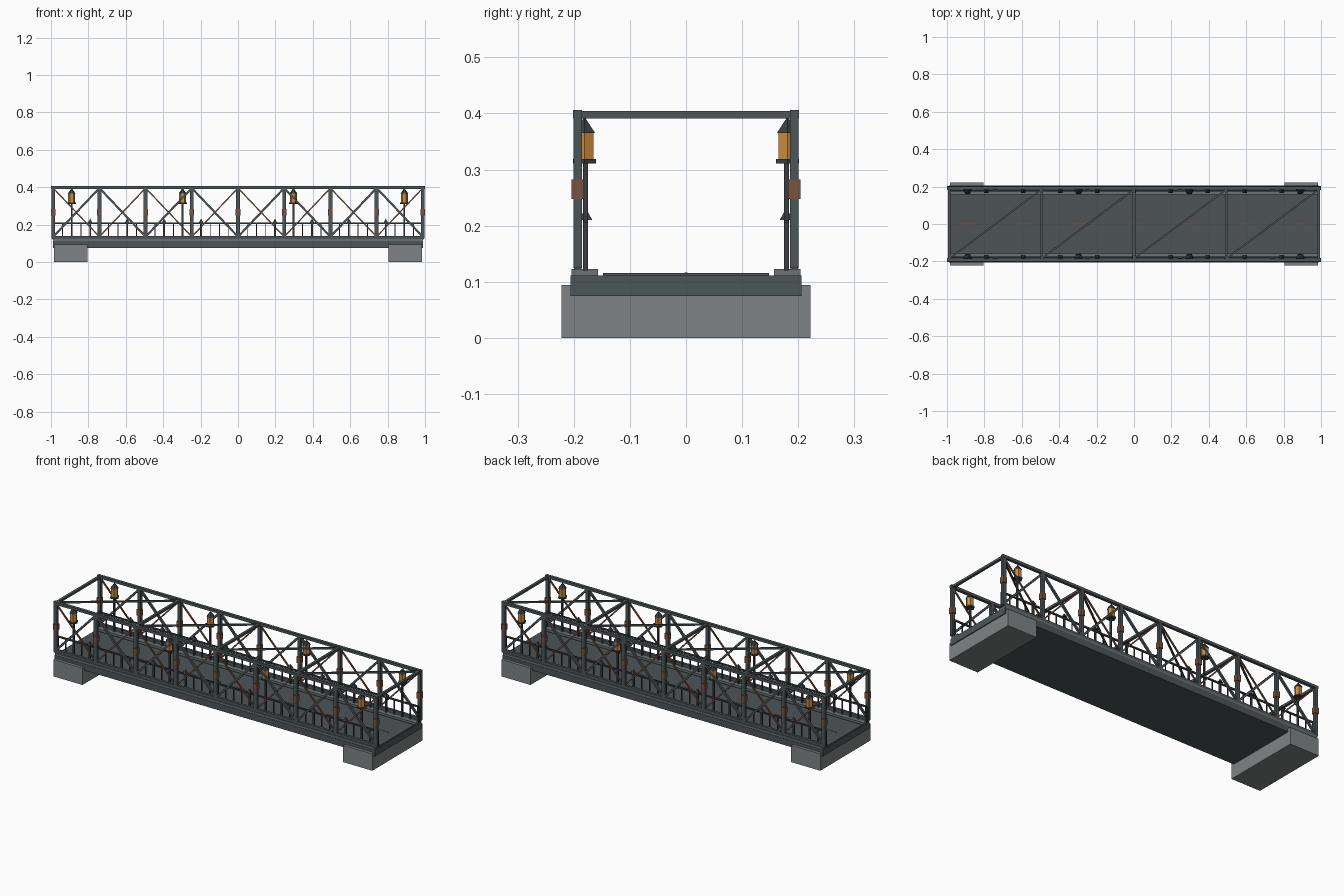
import bpy, bmesh
from mathutils import Vector, Matrix

cube = bpy.data.objects.get("Cube")
if cube:
    bpy.data.objects.remove(cube, do_unlink=True)


def material(name, r, g, b):
    m = bpy.data.materials.new(name)
    m.use_nodes = True
    m.diffuse_color = (r, g, b, 1)
    node = next(n for n in m.node_tree.nodes if n.type == 'BSDF_PRINCIPLED')
    node.inputs["Base Color"].default_value = (r, g, b, 1)
    return m


steel = material("steel grey", 0.075, 0.092, 0.098)
asphalt = material("asphalt grey", 0.075, 0.088, 0.092)
iron = material("dark iron", 0.04, 0.048, 0.052)
stone = material("pale concrete", 0.21, 0.23, 0.23)
kerb_grey = material("kerb grey", 0.15, 0.17, 0.175)
rust = material("rust brown", 0.19, 0.085, 0.05)
amber = material("amber glass", 0.62, 0.27, 0.045)


class Part:
    """Collects simple solids into one named object."""

    def __init__(self, name, mat):
        self.name, self.mat, self.bm = name, mat, bmesh.new()

    def box(self, x0, x1, y0, y1, z0, z1):
        c = Vector((x0 + x1, y0 + y1, z0 + z1)) / 2
        size = (abs(x1 - x0), abs(y1 - y0), z1 - z0, 1)
        bmesh.ops.create_cube(self.bm, size=1, matrix=Matrix.Translation(c) @ Matrix.Diagonal(size))

    def bar(self, a, b, width):
        a, b = Vector(a), Vector(b)
        turn = (b - a).to_track_quat('Z', 'Y').to_matrix().to_4x4()
        size = (width, width, (b - a).length, 1)
        bmesh.ops.create_cube(self.bm, size=1,
                              matrix=Matrix.Translation((a + b) / 2) @ turn @ Matrix.Diagonal(size))

    def cone(self, x, y, z0, z1, r0, r1, sides):
        spin = Matrix.Rotation(3.14159 / sides, 4, 'Z')
        bmesh.ops.create_cone(self.bm, cap_ends=True, segments=sides, radius1=r0, radius2=r1,
                              depth=z1 - z0, matrix=Matrix.Translation((x, y, (z0 + z1) / 2)) @ spin)

    def finish(self):
        mesh = bpy.data.meshes.new(self.name)
        self.bm.to_mesh(mesh)
        self.bm.free()
        mesh.materials.append(self.mat)
        bpy.context.collection.objects.link(bpy.data.objects.new(self.name, mesh))


END = 0.988          # outermost post position
BAY = END / 4        # post spacing
STEP = END / 5       # railing post spacing
TRUSS_Y = 0.193
RAIL_Y = 0.179

# Abutments
for side, name in ((1, "left_abutment"), (-1, "right_abutment")):
    p = Part(name, stone)
    p.box(side * 0.805, side * 0.985, -0.222, 0.222, 0, 0.094)
    p.finish()

# Deck, road surface and centre dashes
deck = Part("deck_slab", steel)
deck.box(-0.99, 0.99, -0.206, 0.206, 0.075, 0.111)
deck.finish()
road = Part("road_surface", asphalt)
road.box(-0.985, 0.985, -0.148, 0.148, 0.109, 0.1155)
road.finish()
dashes = Part("centre_dashes", rust)
for i in range(-3, 4):
    x = i * STEP * 1.5
    dashes.box(x - 0.04, x + 0.04, -0.003, 0.003, 0.115, 0.117)
dashes.finish()

for s, side in ((-1, "front"), (1, "back")):
    y = s * TRUSS_Y
    # Kerb under the truss
    kerb = Part(side + "_kerb", kerb_grey)
    kerb.box(-0.987, 0.987, s * 0.157, s * 0.204, 0.109, 0.123)
    kerb.finish()

    # Chords
    chords = Part(side + "_chords", steel)
    chords.box(-1, 1, y - 0.008, y + 0.008, 0.391, 0.406)
    chords.box(-0.995, 0.995, y - 0.007, y + 0.007, 0.122, 0.14)
    chords.finish()

    # Posts with rusty splice plates
    posts = Part(side + "_posts", steel)
    plates = Part(side + "_splice_plates", rust)
    for i in range(-4, 5):
        x = i * BAY
        posts.box(x - 0.01, x + 0.01, y - 0.0075, y + 0.0075, 0.125, 0.4)
        plates.box(x - 0.0125, x + 0.0125, y - 0.0115, y + 0.0115, 0.248, 0.282)
    posts.finish()
    plates.finish()

    # Crossed diagonals, main braces in steel and counter braces in rust
    braces = Part(side + "_main_braces", steel)
    counters = Part(side + "_counter_braces", rust)
    for i in range(8):
        x0, x1 = -END + i * BAY, -END + (i + 1) * BAY
        low, high = 0.135, 0.395
        if i % 2:
            low, high = high, low
        braces.bar((x0, y, low), (x1, y, high), 0.011)
        counters.bar((x0, y, high), (x1, y, low), 0.007)
    braces.finish()
    counters.finish()

    # Railing with balusters and pointed finials
    yr = s * RAIL_Y
    rail = Part(side + "_railing", iron)
    rail.box(-END, END, yr - 0.004, yr + 0.004, 0.202, 0.21)
    for i in range(-20, 21):
        x = i * STEP / 4
        w = 0.0045 if i % 4 == 0 else 0.0025
        rail.box(x - w, x + w, yr - w, yr + w, 0.12, 0.206)
    for i in range(-4, 5):
        rail.cone(i * STEP, yr, 0.21, 0.232, 0.017, 0, 4)
    rail.finish()

    # Lanterns on slim poles
    poles = Part(side + "_lantern_frames", iron)
    glass = Part(side + "_lantern_glass", amber)
    for k in (-3, -1, 1, 3):
        x, yl = k * STEP * 1.5, s * 0.181
        poles.box(x - 0.0045, x + 0.0045, yr - 0.0045, yr + 0.0045, 0.12, 0.313)
        poles.cone(x, yl, 0.311, 0.319, 0.024, 0.024, 6)
        glass.cone(x, yl, 0.319, 0.365, 0.0185, 0.0185, 6)
        poles.cone(x, yl, 0.365, 0.392, 0.022, 0.002, 6)
    poles.finish()
    glass.finish()

# Overhead struts and wind bracing
struts = Part("overhead_struts", steel)
wind = Part("overhead_bracing", steel)
for i in range(-2, 3):
    x = i * BAY * 2
    struts.box(x - 0.007, x + 0.007, -0.19, 0.19, 0.391, 0.404)
    if i < 2:
        wind.bar((x, -0.185, 0.398), (x + BAY * 2, 0.185, 0.398), 0.009)
struts.finish()
wind.finish()
